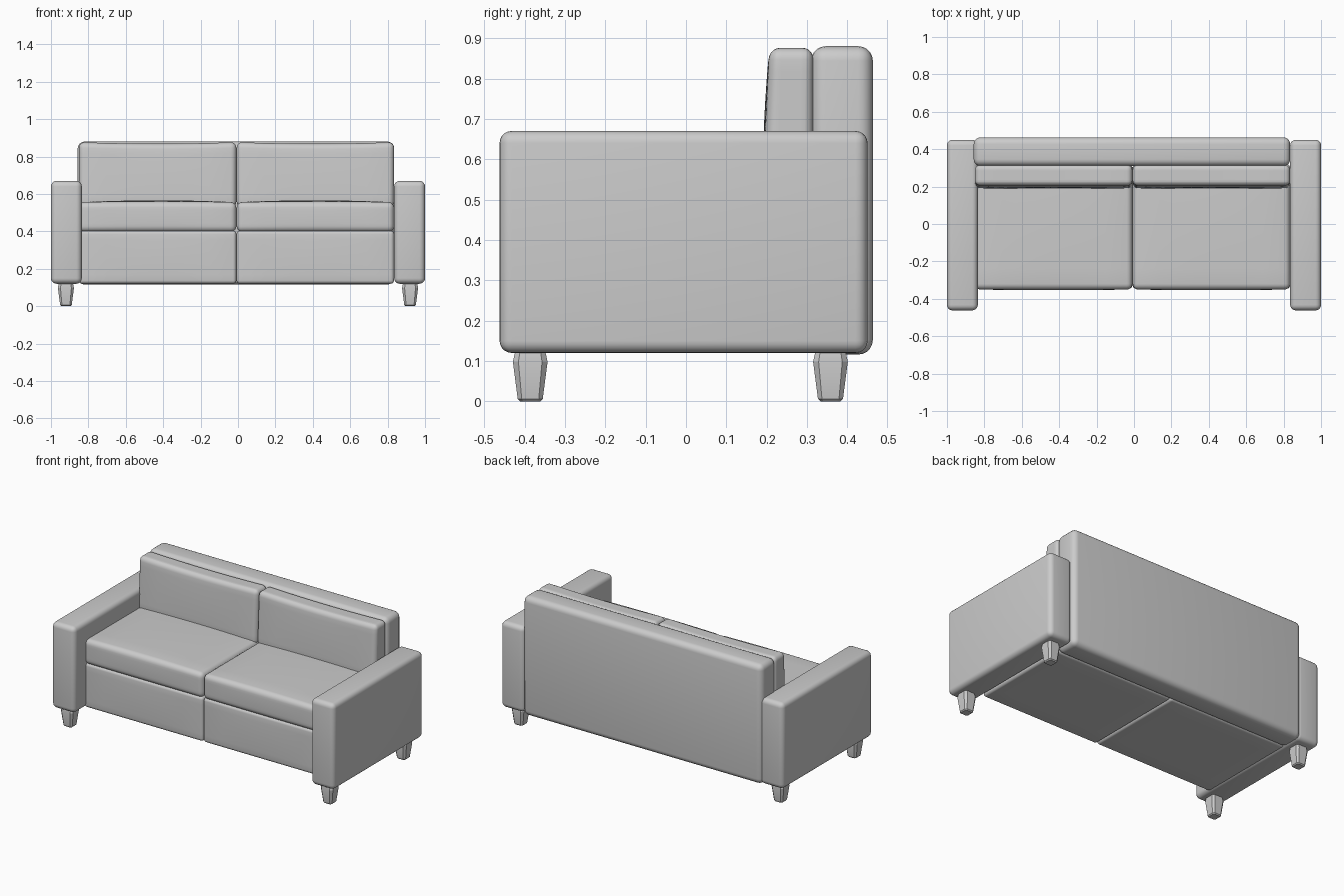
import bpy, bmesh
from mathutils import Vector

if "Cube" in bpy.data.objects:
    bpy.data.objects.remove(bpy.data.objects["Cube"])


def finish(name, bm, angle=0.6):
    bmesh.ops.recalc_face_normals(bm, faces=bm.faces)
    mesh = bpy.data.meshes.new(name)
    bm.to_mesh(mesh)
    bm.free()
    ob = bpy.data.objects.new(name, mesh)
    bpy.context.collection.objects.link(ob)
    bpy.ops.object.select_all(action='DESELECT')
    ob.select_set(True)
    bpy.context.view_layer.objects.active = ob
    bpy.ops.object.shade_smooth_by_angle(angle=angle)
    return ob


def padded_box(name, x, y, z, radius, puff=(0, 0, 0), sag=0.0, lean=0.0):
    """Rounded box between the given limits; puff swells faces, sag lowers the
    middle of the top, lean tilts the front face backwards."""
    lo, hi = Vector((x[0], y[0], z[0])), Vector((x[1], y[1], z[1]))
    mid, half = (lo + hi) / 2, (hi - lo) / 2
    bm = bmesh.new()
    bmesh.ops.create_cube(bm, size=2)
    for v in bm.verts:
        v.co = Vector(c * h for c, h in zip(v.co, half))
    bmesh.ops.bevel(bm, geom=bm.edges[:], offset=radius, segments=5,
                    profile=0.5, affect='EDGES', clamp_overlap=True)
    if any(puff) or sag or lean:
        for axis in range(3):
            normal = Vector([float(i == axis) for i in range(3)])
            for k in range(-3, 4):
                bmesh.ops.bisect_plane(bm, geom=bm.verts[:] + bm.edges[:] + bm.faces[:],
                                       plane_co=normal * half[axis] * k * 0.22, plane_no=normal)
        for v in bm.verts:
            n = [c / h for c, h in zip(v.co, half)]
            f = [max(0, 1 - c * c) for c in n]
            v.co += Vector((puff[0] * n[0] * f[1] * f[2],
                            puff[1] * n[1] * f[0] * f[2],
                            puff[2] * n[2] * f[0] * f[1] - sag * f[0] * (n[2] + 1) / 2))
            v.co.y += lean * (n[2] + 1) / 2 * (1 - n[1]) / 2
    bmesh.ops.translate(bm, verts=bm.verts, vec=mid)
    return finish(name, bm)


def leg(name, cx, cy):
    """Tapered square leg with chamfered corners."""
    bm = bmesh.new()
    rings = []
    for z, w in ((0, 0.025), (0.006, 0.031), (0.098, 0.043), (0.13, 0.036)):
        c = w * 0.68
        pts = [(w, -c), (w, c), (c, w), (-c, w), (-w, c), (-w, -c), (-c, -w), (c, -w)]
        rings.append([bm.verts.new((cx + px, cy + py, z)) for px, py in pts])
    for a, b in zip(rings, rings[1:]):
        for i in range(8):
            j = (i + 1) % 8
            bm.faces.new((a[i], a[j], b[j], b[i]))
    bm.faces.new(rings[0][::-1])
    bm.faces.new(rings[-1])
    return finish(name, bm, 0.35)


# Arms and legs, mirrored left and right
for side, s in (("left", -1), ("right", 1)):
    padded_box(side + "_arm", sorted((s * 0.835, s * 1.0)), (-0.462, 0.45), (0.12, 0.67), 0.03)
    leg(side + "_front_leg", s * 0.92, -0.386)
    leg(side + "_back_leg", s * 0.92, 0.358)

# Backrest panel
padded_box("backrest", (-0.857, 0.835), (0.31, 0.463), (0.116, 0.88), 0.036)

# Base blocks, seat cushions and back cushions, one set per seat
for side, x in (("left", (-0.85, -0.009)), ("right", (-0.007, 0.834))):
    padded_box(side + "_base", x, (-0.346, 0.32), (0.12, 0.404), 0.018, puff=(0, 0.004, 0))
    padded_box(side + "_seat_cushion", x, (-0.35, 0.315), (0.397, 0.556), 0.03,
               puff=(0, 0.004, 0.006), sag=-0.004)
    padded_box(side + "_back_cushion", x, (0.19, 0.316), (0.53, 0.877), 0.03,
               puff=(0, 0.004, 0), sag=0.008, lean=0.016)
